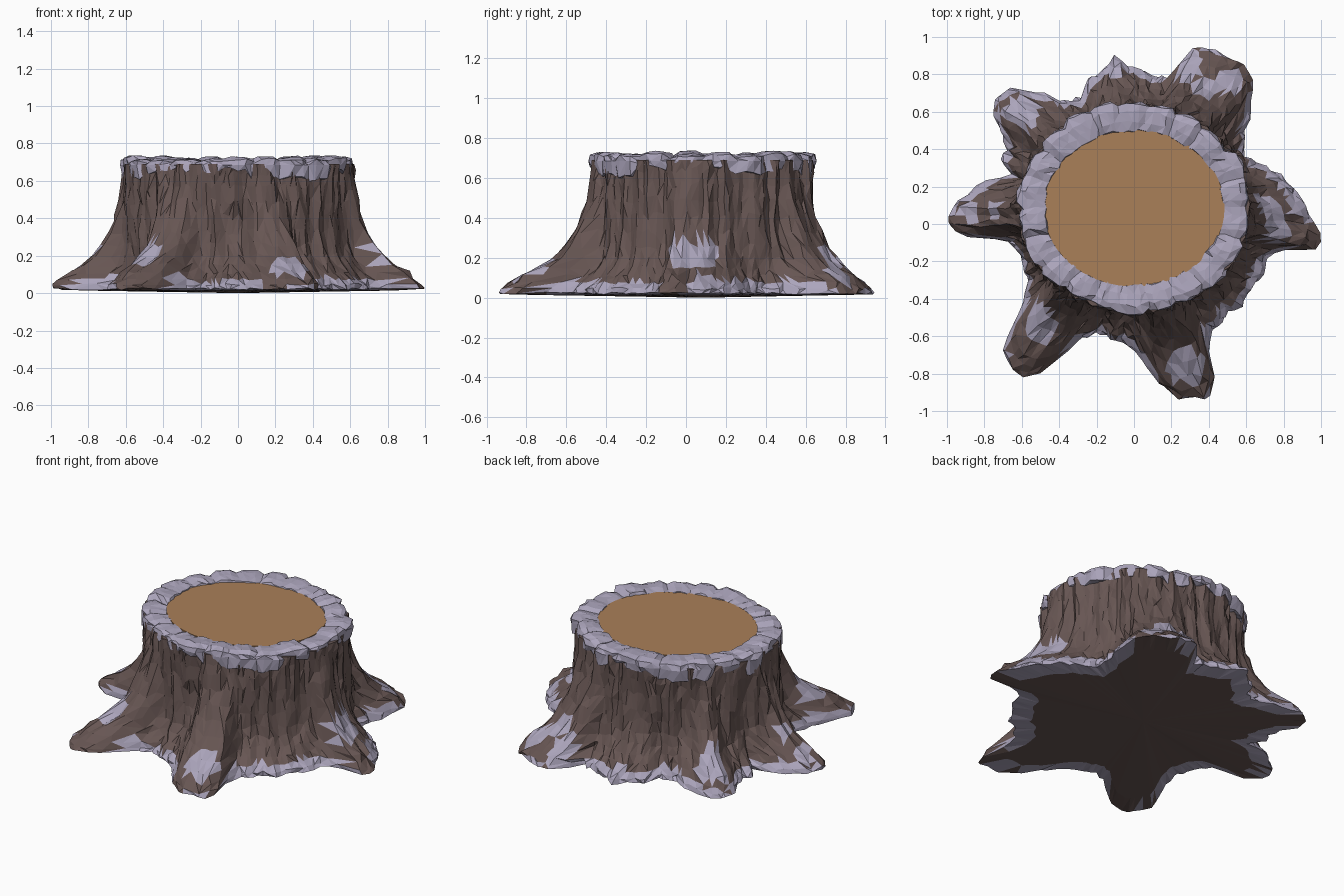
import bpy, bmesh, math, random
from mathutils import Vector, noise

if "Cube" in bpy.data.objects:
    bpy.data.objects.remove(bpy.data.objects["Cube"])

random.seed(4)
CY = 0.085          # centre of the trunk in y
N = 144             # columns around the trunk


def material(name, rgb):
    m = bpy.data.materials.new(name)
    m.diffuse_color = (*rgb, 1)
    m.use_nodes = True
    m.node_tree.nodes["Principled BSDF"].inputs["Base Color"].default_value = m.diffuse_color
    return m


BARK = material("brown bark", (0.135, 0.092, 0.086))
MOSS = material("lavender moss", (0.41, 0.375, 0.50))
WOOD = material("tan cut wood", (0.40, 0.215, 0.098))

# Ground outline of the spreading roots, counter-clockwise
OUTLINE = [
    (.99, -.08), (.95, .02), (.9, .12), (.85, .2), (.74, .28), (.66, .33), (.58, .36), (.58, .48),
    (.62, .6), (.63, .76), (.56, .86), (.46, .9), (.36, .93), (.27, .91), (.19, .8), (.17, .71),
    (.12, .78), (.03, .82), (-.1, .87), (-.18, .8), (-.25, .75), (-.28, .67), (-.38, .64), (-.47, .69),
    (-.55, .7), (-.65, .72), (-.73, .65), (-.73, .54), (-.67, .42), (-.7, .34), (-.63, .25), (-.72, .24),
    (-.84, .2), (-.95, .1), (-1, 0), (-.92, -.06), (-.78, -.07), (-.63, -.1), (-.58, -.2), (-.56, -.3),
    (-.59, -.42), (-.67, -.58), (-.7, -.69), (-.64, -.8), (-.54, -.81), (-.42, -.73), (-.3, -.62),
    (-.2, -.57), (-.08, -.62), (0, -.66), (.06, -.74), (.13, -.84), (.25, -.92), (.4, -.92), (.44, -.85),
    (.4, -.7), (.39, -.56), (.54, -.44), (.63, -.33), (.69, -.2), (.75, -.14), (.85, -.13), (.94, -.15)]
TAU = math.tau
POLAR = sorted((math.atan2(y - CY, x) % TAU, math.hypot(x, y - CY)) for x, y in OUTLINE)
POLAR = [(POLAR[-1][0] - TAU, POLAR[-1][1])] + POLAR + [(POLAR[0][0] + TAU, POLAR[0][1])]
# How much of the root flare remains at each height
FLARE = [(.022, 1), (.045, .97), (.075, .89), (.11, .77), (.15, .61), (.2, .45), (.26, .32), (.33, .21),
         (.41, .125), (.49, .065), (.57, .03), (.64, .01), (.69, 0)]
# Moss patches lying on the roots: x, y, radius, lowest z, highest z
PATCHES = [(-.49, -.53, .11, .16, .28), (.73, .03, .13, .16, .29), (.29, -.76, .1, .08, .19),
           (-.6, .6, .08, .06, .25), (.52, .77, .07, .06, .2), (.38, .72, .06, .1, .26),
           (-.88, .06, .06, .06, .2), (-.75, .08, .05, .1, .25), (.28, .85, .08, .03, .2),
           (.86, .1, .05, .03, .15), (-.12, .84, .07, .03, .12)]


def lerp_table(table, x):
    for (a, u), (b, v) in zip(table, table[1:]):
        if x <= b:
            return u + (v - u) * (x - a) / max(b - a, 1e-6)
    return table[-1][1]


def rim_radius(a):
    return 1 / math.hypot(math.cos(a) / .605, math.sin(a) / .545)


def wood_radius(a):
    return 1 / math.hypot(math.cos(a) / .47, math.sin(a) / .405)


def flare_size(a):
    return lerp_table(POLAR, a % TAU) - rim_radius(a)


def point(a, r, z):
    return Vector((r * math.cos(a), CY + r * math.sin(a), z))


def finish(name, bm, mats):
    bmesh.ops.recalc_face_normals(bm, faces=bm.faces)
    me = bpy.data.meshes.new(name)
    bm.to_mesh(me)
    bm.free()
    for m in mats:
        me.materials.append(m)
    ob = bpy.data.objects.new(name, me)
    bpy.context.collection.objects.link(ob)
    return ob


def bridge(bm, lower, upper):
    n = len(lower)
    faces = []
    for i in range(n):
        j = (i + 1) % n
        a, b, c, d = lower[i], lower[j], upper[j], upper[i]
        tris = ((a, b, c), (a, c, d)) if random.random() < .5 else ((a, b, d), (b, c, d))
        faces += [bm.faces.new(t) for t in tris]
    return faces


# Trunk with flared roots and vertical bark grooves; valleys between roots rise steeply
bm = bmesh.new()
rings = []
for k, (z, f) in enumerate(FLARE):
    ring = []
    for i in range(N):
        a = TAU * (i + random.uniform(-.3, .3)) / N
        size = flare_size(a)
        steep = 1 + 1.6 * min(1, max(0, (.34 - size) / .22))
        r = rim_radius(a) + size * f ** steep
        d = Vector((math.cos(a), math.sin(a), 0))
        groove = abs(noise.noise(d * 6 + Vector((0, 0, z * 1.2))))
        r += .02 - .075 * groove * (1 - .7 * f)
        r += .016 * noise.noise(d * 13 + Vector((3, 1, z * 9)))
        if k < 4:
            r += random.uniform(-.014, .014) - .006
        z2 = z
        if 0 < k < len(FLARE) - 1:
            z2 += random.uniform(-.3, .3) * (z - FLARE[k - 1][0])
        elif k == 0:
            z2 += random.uniform(-.006, .006)
        r = min(r, 1.0 / max(abs(math.cos(a)), .01))
        ring.append(bm.verts.new(point(a, r, z2)))
    rings.append(ring)
side = []
for lo, hi in zip(rings, rings[1:]):
    side += bridge(bm, lo, hi)
inner = [bm.verts.new((v.co.x * .84, CY + (v.co.y - CY) * .84, .014)) for v in rings[0]]
under = bridge(bm, inner, rings[0])
hub = bm.verts.new((0, CY, 0))
for i in range(N):
    bm.faces.new((hub, inner[(i + 1) % N], inner[i]))
bm.faces.new(rings[-1])
# Moss colouring: ground skirt between root tips, and patches on the roots
for fc in side + under:
    c = fc.calc_center_median()
    wob = noise.noise(c * 6)
    size = flare_size(math.atan2(c.y - CY, c.x))
    tip = size > .32
    skirt = c.z < (.05 if tip else .082) + .04 * wob and (not tip or wob > .1)
    patch = any(math.hypot(c.x - x, c.y - y) < r * (1 + .5 * wob) and lo < c.z < hi
                for x, y, r, lo, hi in PATCHES)
    if skirt or patch:
        fc.material_index = 1
finish("trunk_and_roots", bm, [BARK, MOSS])

# Mossy rim made of uneven blocks around the cut
bm = bmesh.new()
BLOCKS, PER = 22, 4
M = BLOCKS * PER
lift = [random.uniform(-.012, .012) for _ in range(BLOCKS)]
push = [random.uniform(-.014, .018) for _ in range(BLOCKS)]
drop = [random.uniform(-.04, .02) for _ in range(BLOCKS)]
# Cross-section: fraction from wood edge to bark edge, height, share of block push
SECTION = [(.85, .65, 0), (1.07, .645, .7), (1.12, .685, 1), (1.08, .715, 1), (.8, .726, .4),
           (.4, .722, .2), (.06, .714, .2), (0, .685, 0)]
rows = []
for s, (t, z, p) in enumerate(SECTION):
    row = []
    for i in range(M):
        b, q = divmod(i, PER)
        a = TAU * (i + random.uniform(-.3, .3)) / M
        gap = .018 if q == 0 else 0
        w, o = wood_radius(a), rim_radius(a)
        r = w + (o - w) * t + p * (push[b] - gap) + random.uniform(-.008, .008)
        h = z + (lift[b] - gap * .6 + random.uniform(-.005, .005) if 3 <= s <= 6 else 0)
        if s < 2:
            h += drop[b] + random.uniform(-.015, .015)
        row.append(bm.verts.new(point(a, r, min(h, .737))))
    rows.append(row)
for lo, hi in zip(rows, rows[1:] + rows[:1]):
    bridge(bm, lo, hi)
finish("moss_rim", bm, [MOSS])

# Smooth cut wood face
bm = bmesh.new()
edge = [bm.verts.new(point(TAU * i / 64, wood_radius(TAU * i / 64) + .014, .708)) for i in range(64)]
low = [bm.verts.new((v.co.x, v.co.y, .69)) for v in edge]
bm.faces.new(edge)
bridge(bm, low, edge)
finish("cut_wood", bm, [WOOD])
